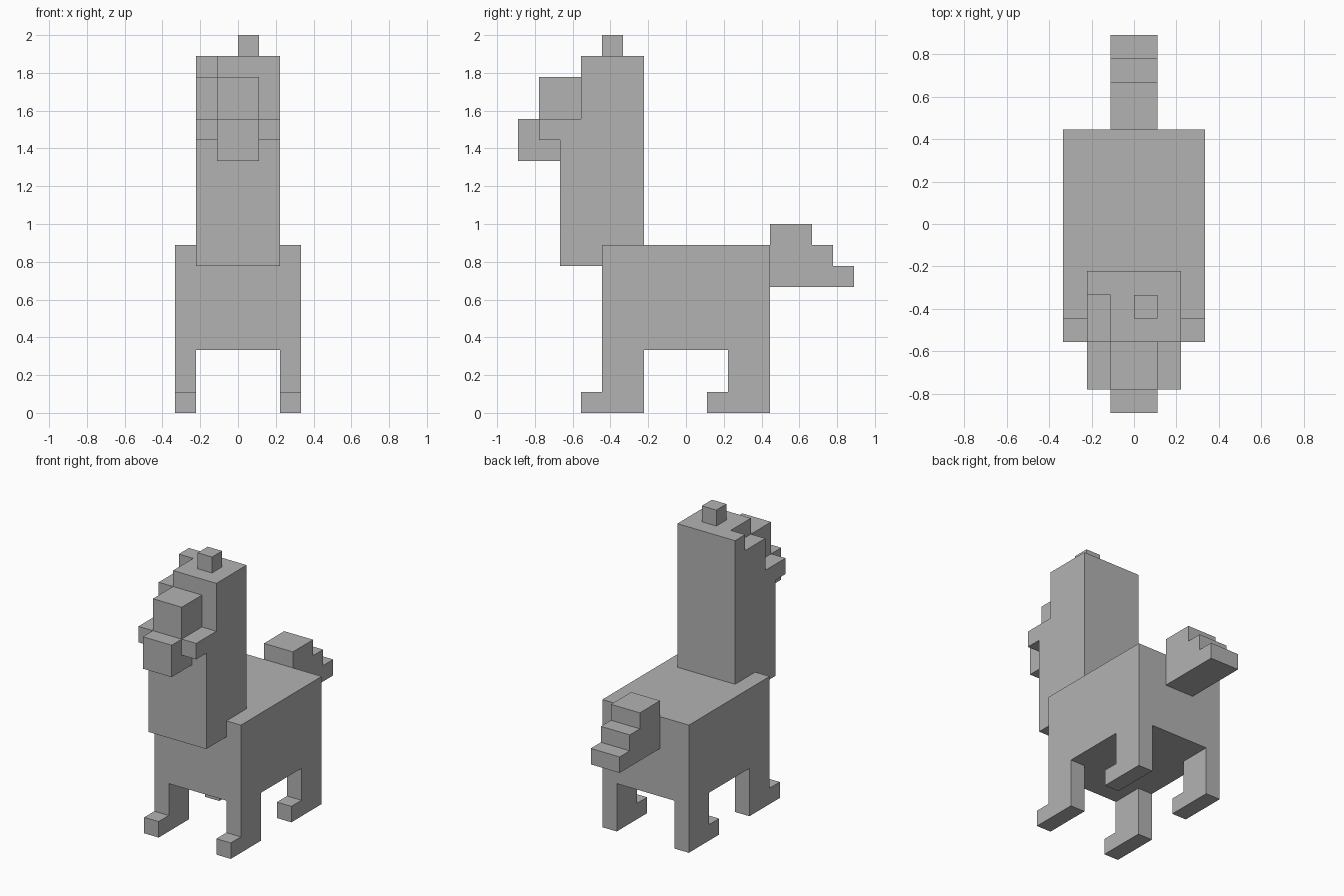
import bpy
import bmesh
from mathutils import Vector

U = 2 / 18  # size of one block

if "Cube" in bpy.data.objects:
    bpy.data.objects.remove(bpy.data.objects["Cube"])

grey = bpy.data.materials.new("plain grey")
grey.use_nodes = True
grey.diffuse_color = (0.45, 0.45, 0.45, 1)
grey.node_tree.nodes["Principled BSDF"].inputs["Base Color"].default_value = grey.diffuse_color


def prism(name, outline, low, high, axis="x"):
    """Extrude an outline, (y, z) along x or (x, y) along z, given in blocks."""
    along_x = axis == "x"
    bm = bmesh.new()
    verts = [bm.verts.new((low, a, b) if along_x else (a, b, low)) for a, b in outline]
    face = bm.faces.new(verts)
    extruded = bmesh.ops.extrude_face_region(bm, geom=[face])["geom"]
    step = Vector((1, 0, 0) if along_x else (0, 0, 1)) * (high - low)
    bmesh.ops.translate(bm, vec=step, verts=[v for v in extruded if isinstance(v, bmesh.types.BMVert)])
    bmesh.ops.scale(bm, vec=(U, U, U), verts=bm.verts)
    bmesh.ops.recalc_face_normals(bm, faces=bm.faces)
    mesh = bpy.data.meshes.new(name)
    bm.to_mesh(mesh)
    bm.free()
    mesh.materials.append(grey)
    obj = bpy.data.objects.new(name, mesh)
    bpy.context.collection.objects.link(obj)
    return obj


def rect(a0, b0, a1, b1):
    return [(a0, b0), (a1, b0), (a1, b1), (a0, b1)]


# Body
prism("body", rect(-4, 3, 4, 8), -3, 3)

# Legs with a toe block, and cheeks, on both sides
for side, x in (("right", -3), ("left", 2)):
    for end, y in (("front", -4), ("back", 2)):
        leg = [(y - 1, 0), (y + 2, 0), (y + 2, 3), (y, 3), (y, 1), (y - 1, 1)]
        prism(f"{end}_{side}_leg", leg, x, x + 1)
for side, x in (("right", -2), ("left", 1)):
    prism(f"{side}_cheek", rect(-7, 13, -6, 14), x, x + 1)

# Neck resting over the chest, rising into the head
prism("neck", [(-6, 7), (-4, 7), (-4, 8), (-2, 8), (-2, 16), (-5, 16), (-5, 14), (-6, 14)], -2, 2)

# Notched crown of the head and its tuft
prism("crown", [(-1, -5), (2, -5), (2, -2), (-2, -2), (-2, -3), (-1, -3)], 16, 17, "z")
prism("tuft", rect(0, -4, 1, -3), 17, 18, "z")

# Face with the snout below it
prism("face", [(-7, 16), (-5, 16), (-5, 14), (-6, 14), (-6, 12), (-8, 12), (-8, 14), (-7, 14)], -1, 1)

# Stepped tail
prism("tail", [(4, 6), (8, 6), (8, 7), (7, 7), (7, 8), (6, 8), (6, 9), (4, 9)], -1, 1)
